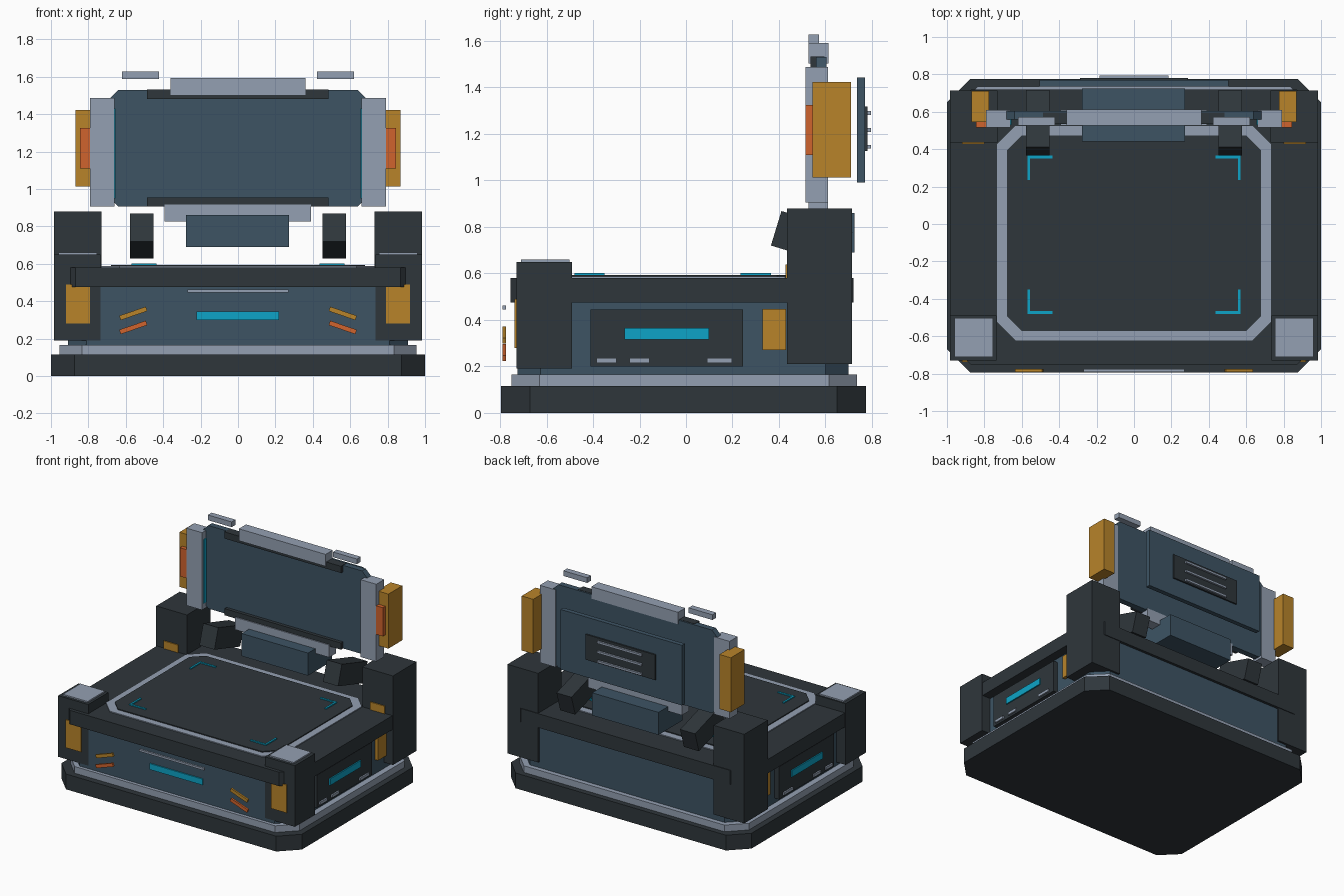
import bpy, bmesh, math
from mathutils import Matrix

if "Cube" in bpy.data.objects:
    bpy.data.objects.remove(bpy.data.objects["Cube"])


def material(name, rgb):
    m = bpy.data.materials.new(name)
    m.diffuse_color = (*rgb, 1)
    m.use_nodes = True
    m.node_tree.nodes["Principled BSDF"].inputs["Base Color"].default_value = m.diffuse_color
    return m


DARK = material("charcoal", (0.028, 0.037, 0.044))
BLUE = material("slate_blue", (0.047, 0.088, 0.127))
LIGHT = material("light_grey", (0.296, 0.352, 0.445))
AMBER = material("amber", (0.48, 0.23, 0.023))
RED = material("orange_red", (0.63, 0.127, 0.026))
CYAN = material("cyan", (0.004, 0.37, 0.57))


def finish(name, bm, mat):
    bmesh.ops.recalc_face_normals(bm, faces=bm.faces[:])
    me = bpy.data.meshes.new(name)
    bm.to_mesh(me)
    bm.free()
    me.materials.append(mat)
    ob = bpy.data.objects.new(name, me)
    bpy.context.collection.objects.link(ob)
    return ob


def box(name, x, y, z, mat, tilt=0, axis='X', mirror=False):
    """Box from (min, max) ranges, turned about its centre, optionally mirrored in x."""
    bm = bmesh.new()
    bmesh.ops.create_cube(bm, size=1)
    mid = [(a + b) / 2 for a, b in (x, y, z)]
    dim = [b - a for a, b in (x, y, z)]
    bm.transform(Matrix.Translation(mid) @ Matrix.Rotation(math.radians(tilt), 4, axis)
                 @ Matrix.Diagonal((*dim, 1)))
    if mirror:
        geom = bmesh.ops.duplicate(bm, geom=bm.verts[:] + bm.edges[:] + bm.faces[:])["geom"]
        for v in geom:
            if isinstance(v, bmesh.types.BMVert):
                v.co.x = -v.co.x
    return finish(name, bm, mat)


def pair(name, x, y, z, mat, tilt=0, axis='X'):
    return box(name, x, y, z, mat, tilt, axis, mirror=True)


def octagon(hx, lo, hi, c):
    """Rectangle outline with cut corners."""
    return [(-hx + c, lo), (hx - c, lo), (hx, lo + c), (hx, hi - c),
            (hx - c, hi), (-hx + c, hi), (-hx, hi - c), (-hx, lo + c)]


def slab(name, outline, lo, hi, mat, upright=False):
    """Extruded outline: along z, or along y when upright."""
    bm = bmesh.new()
    at = (lambda p, d: (p[0], d, p[1])) if upright else (lambda p, d: (p[0], p[1], d))
    f = bm.faces.new([bm.verts.new(at(p, lo)) for p in outline])
    ext = bmesh.ops.extrude_face_region(bm, geom=[f])["geom"]
    step = (0, hi - lo, 0) if upright else (0, 0, hi - lo)
    bmesh.ops.translate(bm, vec=step, verts=[v for v in ext if isinstance(v, bmesh.types.BMVert)])
    return finish(name, bm, mat)


# Stacked pedestal
slab("base", octagon(1.0, -0.795, 0.775, 0.125), 0, 0.115, DARK)
slab("base_trim", octagon(0.955, -0.75, 0.735, 0.12), 0.115, 0.165, LIGHT)
slab("body", octagon(0.91, -0.725, 0.70, 0.1), 0.165, 0.475, BLUE)
slab("top_slab", octagon(0.98, -0.755, 0.72, 0.11), 0.475, 0.58, DARK)
slab("deck_trim", octagon(0.733, -0.622, 0.525, 0.1), 0.58, 0.587, LIGHT)
slab("deck", octagon(0.68, -0.572, 0.472, 0.08), 0.58, 0.594, DARK)

# Corner marks on the deck
for y, s in ((0.365, -1), (-0.48, 1)):
    pair("deck_mark_across", (0.435, 0.57), sorted((y, y + s * 0.014)), (0.594, 0.602), CYAN)
    pair("deck_mark_along", (0.556, 0.57), sorted((y, y + s * 0.13)), (0.594, 0.602), CYAN)

# Corner posts with caps and plates
pair("front_post", (0.735, 0.985), (-0.73, -0.49), (0.19, 0.65), DARK)
pair("rear_post", (0.73, 0.985), (0.435, 0.715), (0.21, 0.88), DARK)
pair("front_post_cap", (0.755, 0.96), (-0.71, -0.502), (0.65, 0.66), LIGHT)
pair("front_post_plate", (0.79, 0.92), (-0.738, -0.73), (0.28, 0.49), AMBER)
pair("rear_post_plate", (0.80, 0.92), (0.427, 0.435), (0.58, 0.638), AMBER)

# Front details
box("front_light", (-0.222, 0.218), (-0.734, -0.725), (0.30, 0.345), CYAN)
box("front_rail", (-0.27, 0.27), (-0.79, -0.775), (0.445, 0.461), LIGHT)
pair("upper_dash", (0.485, 0.635), (-0.79, -0.775), (0.322, 0.347), AMBER, 19, 'Y')
pair("lower_dash", (0.485, 0.635), (-0.79, -0.775), (0.247, 0.272), RED, 19, 'Y')

# Side panels
pair("side_panel", (0.90, 0.945), (-0.41, 0.245), (0.20, 0.445), DARK)
pair("side_light", (0.945, 0.954), (-0.265, 0.10), (0.315, 0.365), CYAN)
pair("side_plate", (0.905, 0.935), (0.33, 0.43), (0.27, 0.447), AMBER)
for y in (-0.342, -0.2, 0.132, 0.155):
    pair("side_slot", (0.945, 0.956), (y - 0.042, y + 0.042), (0.215, 0.236), LIGHT)

# Hinge and support arms
box("hinge_block", (-0.278, 0.274), (0.44, 0.725), (0.69, 0.86), BLUE)
pair("support_arm", (0.452, 0.577), (0.381, 0.70), (0.67, 0.825), DARK, -17)

# Screen
slab("screen", octagon(0.69, 0.905, 1.53, 0.05), 0.56, 0.605, BLUE, upright=True)
pair("screen_side_frame", (0.66, 0.79), (0.515, 0.61), (0.905, 1.487), LIGHT)
pair("screen_edge_light", (0.655, 0.663), (0.53, 0.56), (0.95, 1.43), CYAN)
for name, z in (("screen_top_strip", (1.482, 1.532)), ("screen_bottom_strip", (0.905, 0.955))):
    box(name, (-0.487, 0.483), (0.535, 0.595), z, DARK)
box("screen_top_bar", (-0.362, 0.36), (0.527, 0.612), (1.502, 1.592), LIGHT)
box("screen_bottom_bar", (-0.393, 0.39), (0.527, 0.61), (0.825, 0.918), LIGHT)
pair("screen_top_tab", (0.422, 0.62), (0.527, 0.572), (1.588, 1.627), LIGHT)

# Speakers beside the screen
pair("side_speaker", (0.775, 0.87), (0.545, 0.71), (1.013, 1.423), AMBER)
pair("side_speaker_front", (0.785, 0.845), (0.515, 0.545), (1.11, 1.325), RED)

# Back of the screen with vent
box("back_panel", (-0.505, 0.505), (0.735, 0.77), (0.99, 1.442), BLUE)
box("vent_panel", (-0.29, 0.29), (0.77, 0.781), (1.127, 1.317), DARK)
for z in (1.145, 1.217, 1.29):
    box("vent_slat", (-0.185, 0.185), (0.781, 0.795), (z - 0.008, z + 0.008), LIGHT)
